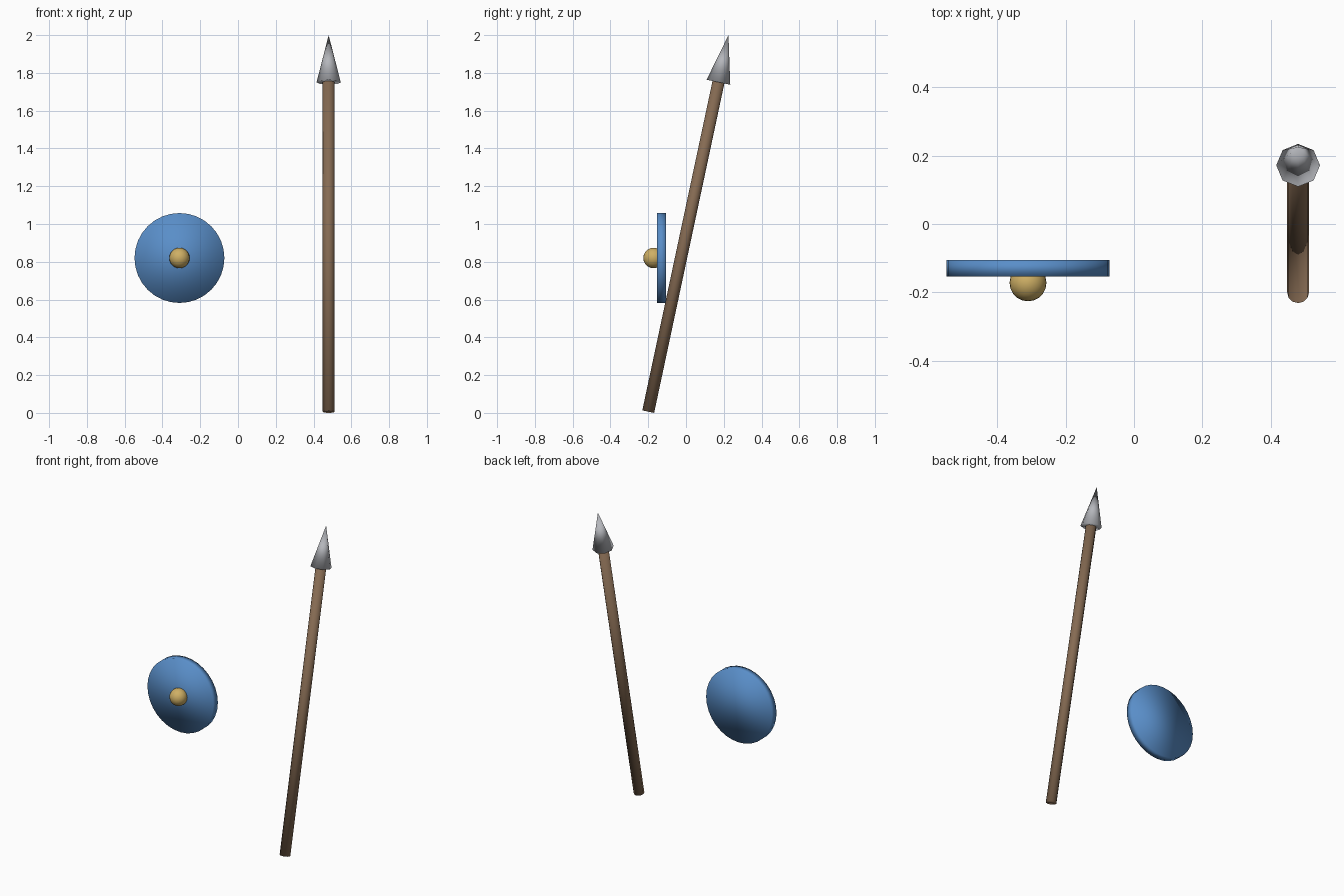
import bpy
import math
from mathutils import Vector

if "Cube" in bpy.data.objects:
    bpy.data.objects.remove(bpy.data.objects["Cube"])

TILT = 0.21                                   # spear leans back
AXIS = Vector((0, math.sin(TILT), math.cos(TILT)))
FOOT = Vector((0.48, -0.20, 0.0066))          # centre of the shaft's lower end


def material(name, color):
    m = bpy.data.materials.new(name)
    m.diffuse_color = (*color, 1)
    m.use_nodes = True
    m.node_tree.nodes["Principled BSDF"].inputs["Base Color"].default_value = m.diffuse_color
    return m


def finish(name, mat):
    ob = bpy.context.object
    ob.name = name
    ob.data.materials.append(mat)
    bpy.ops.object.shade_smooth()
    return ob


wood = material("brown wood", (0.235, 0.145, 0.085))
steel = material("grey steel", (0.46, 0.47, 0.50))
blue = material("blue paint", (0.10, 0.27, 0.58))
brass = material("brass", (0.62, 0.43, 0.13))

# Spear shaft, ending just inside the head
length = 1.80
bpy.ops.mesh.primitive_cylinder_add(vertices=12, radius=0.032, depth=length,
                                    location=FOOT + AXIS * length / 2,
                                    rotation=(-TILT, 0, 0))
finish("spear_shaft", wood)

# Spear head: eight-sided cone
start, end = 1.783, 2.038
bpy.ops.mesh.primitive_cone_add(vertices=8, radius1=0.064, radius2=0, depth=end - start,
                                location=FOOT + AXIS * (start + end) / 2,
                                rotation=(-TILT, 0, 0))
finish("spear_head", steel)

# Round shield facing the front
bpy.ops.mesh.primitive_cylinder_add(vertices=32, radius=0.238, depth=0.048,
                                    location=(-0.31, -0.129, 0.82),
                                    rotation=(math.pi / 2, 0, 0))
finish("shield", blue)

# Shield boss
bpy.ops.mesh.primitive_uv_sphere_add(segments=20, ring_count=12, radius=0.054,
                                     location=(-0.31, -0.172, 0.82))
finish("shield_boss", brass)
